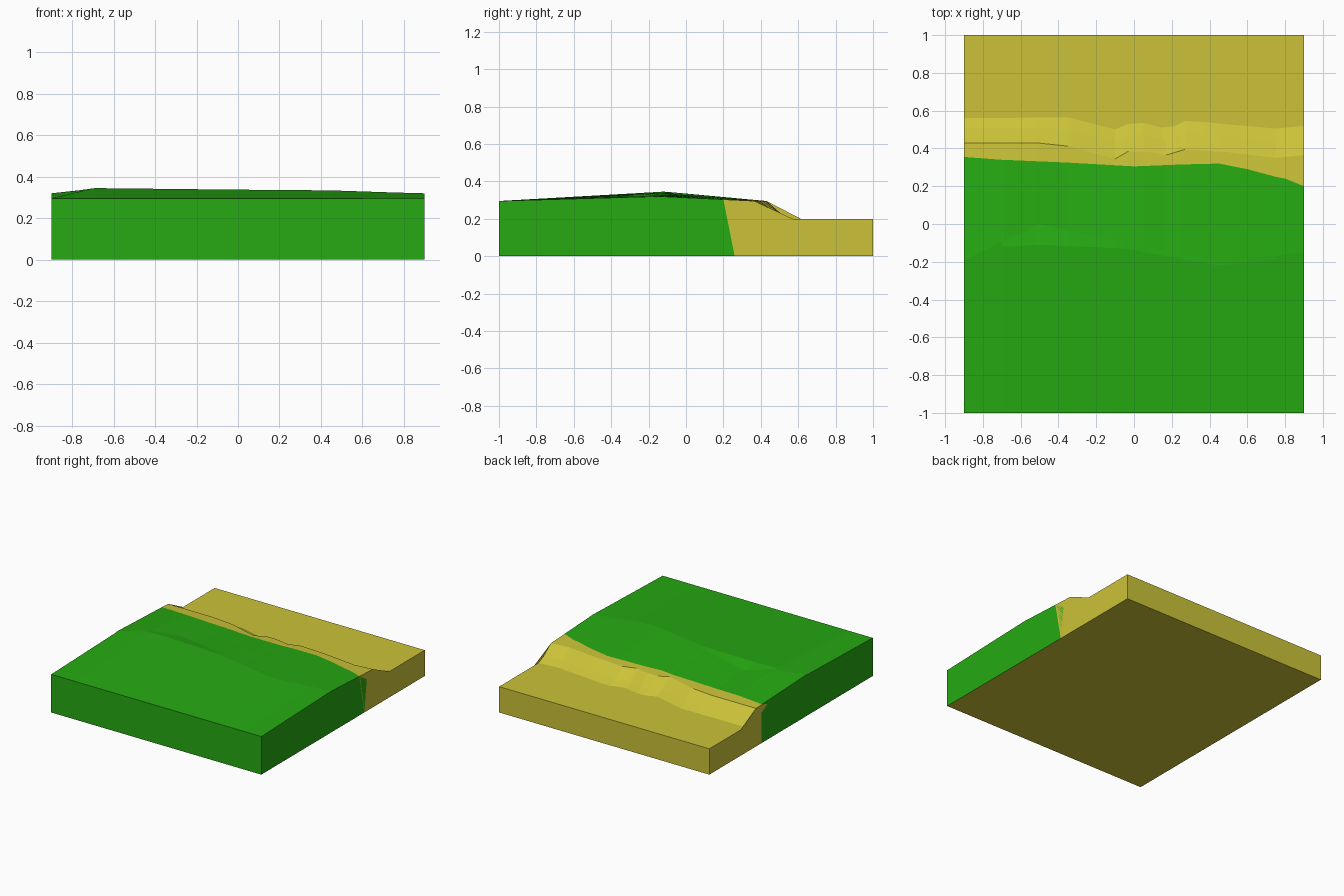
import bpy, bmesh

if "Cube" in bpy.data.objects:
    bpy.data.objects.remove(bpy.data.objects["Cube"])


def material(name, rgb):
    m = bpy.data.materials.new(name)
    m.diffuse_color = (*rgb, 1)
    m.use_nodes = True
    m.node_tree.nodes["Principled BSDF"].inputs["Base Color"].default_value = m.diffuse_color
    return m


GRASS, SAND = 0, 1
mats = [material("grass green", (0.019, 0.40, 0.006)),
        material("sand yellow", (0.60, 0.545, 0.04))]

# Contour lines seen from above: (x, y) or (x, y, z)
front_crest = [(-.9, -.22, .316), (-.69, -.12, .345), (-.5, -.11, .343),
               (-.05, -.13, .338), (.45, -.22, .334), (.9, -.17, .319)]
back_crest = [(-.9, -.19, .32), (-.69, -.09, .343), (-.5, 0, .32),
              (-.05, -.1, .335), (.45, -.2, .332), (.9, -.15, .32)]
grass_edge = [(-.9, .355), (-.7, .34), (-.35, .325), (0, .305), (.25, .315),
              (.45, .32), (.6, .29), (.75, .25), (.8, .24), (.9, .2)]
bank_top = [(-.9, .43), (-.52, .43), (-.33, .41), (-.2, .37), (-.1, .345),
            (-.03, .385), (.05, .385), (.17, .365), (.27, .395), (.5, .38),
            (.75, .35), (.9, .365)]
bank_foot = [(-.9, .56), (-.35, .565), (-.1, .5), (-.03, .53), (.05, .535),
             (.15, .51), (.22, .52), (.27, .545), (.37, .54), (.52, .525),
             (.75, .505), (.9, .52)]


def at(line, x, k=1):
    """Piecewise linear value of a contour line at x."""
    for a, b in zip(line, line[1:]):
        if x <= b[0] + 1e-6:
            return a[k] + (b[k] - a[k]) * (x - a[0]) / (b[0] - a[0])


def profile(x):
    """Ground profile from front to back at x."""
    f, b = at(front_crest, x), at(back_crest, x)
    bz = at(back_crest, x, 2)
    g, t, e = at(grass_edge, x), at(bank_top, x), at(bank_foot, x)
    gz = bz + (.295 - bz) * (g - b) / (t - b)
    m = t + .58 * (e - t)
    return [(x, -1, .295), (x, f, at(front_crest, x, 2)), (x, b, bz),
            (x, g, gz), (x, t, .295), (x, m, .228), (x, e, .2), (x, 1, .2)]


lines = (front_crest, back_crest, grass_edge, bank_top, bank_foot)
xs = sorted({p[0] for line in lines for p in line})
bm = bmesh.new()
rows = [[bm.verts.new(p) for p in profile(x)] for x in xs]


def face(verts, mat):
    bm.faces.new(verts).material_index = mat


# Ground surface: grass in front of its edge, sand behind
for a, b in zip(rows, rows[1:]):
    for i in range(7):
        face((a[i], b[i], b[i + 1], a[i + 1]), GRASS if i < 3 else SAND)


# Side walls, divided where grass soil meets sand
def side(row, x, split):
    mid = [bm.verts.new((x, y, z)) for y, z in split]
    front, back = bm.verts.new((x, -1, 0)), bm.verts.new((x, 1, 0))
    face([front, mid[-1]] + mid[-2::-1] + row[3::-1], GRASS)
    face([mid[-1], back] + row[:2:-1] + mid[:-1], SAND)
    return front, mid[-1], back


lf, lm, lb = side(rows[0], -.9, [(.29, .275), (.36, .235), (.36, 0)])
rf, rm, rb = side(rows[-1], .9, [(.29, .245), (.26, 0)])

# Front wall, back wall and underside
face([lf, rf] + [r[0] for r in reversed(rows)], GRASS)
face([rb, lb] + [r[-1] for r in rows], SAND)
face([lf, lm, lb, rb, rm, rf], SAND)

bmesh.ops.triangulate(bm, faces=[f for f in bm.faces if len(f.verts) > 4])
bmesh.ops.recalc_face_normals(bm, faces=bm.faces)
mesh = bpy.data.meshes.new("shore_tile")
bm.to_mesh(mesh)
bm.free()
for m in mats:
    mesh.materials.append(m)
bpy.context.collection.objects.link(bpy.data.objects.new("shore_tile", mesh))
